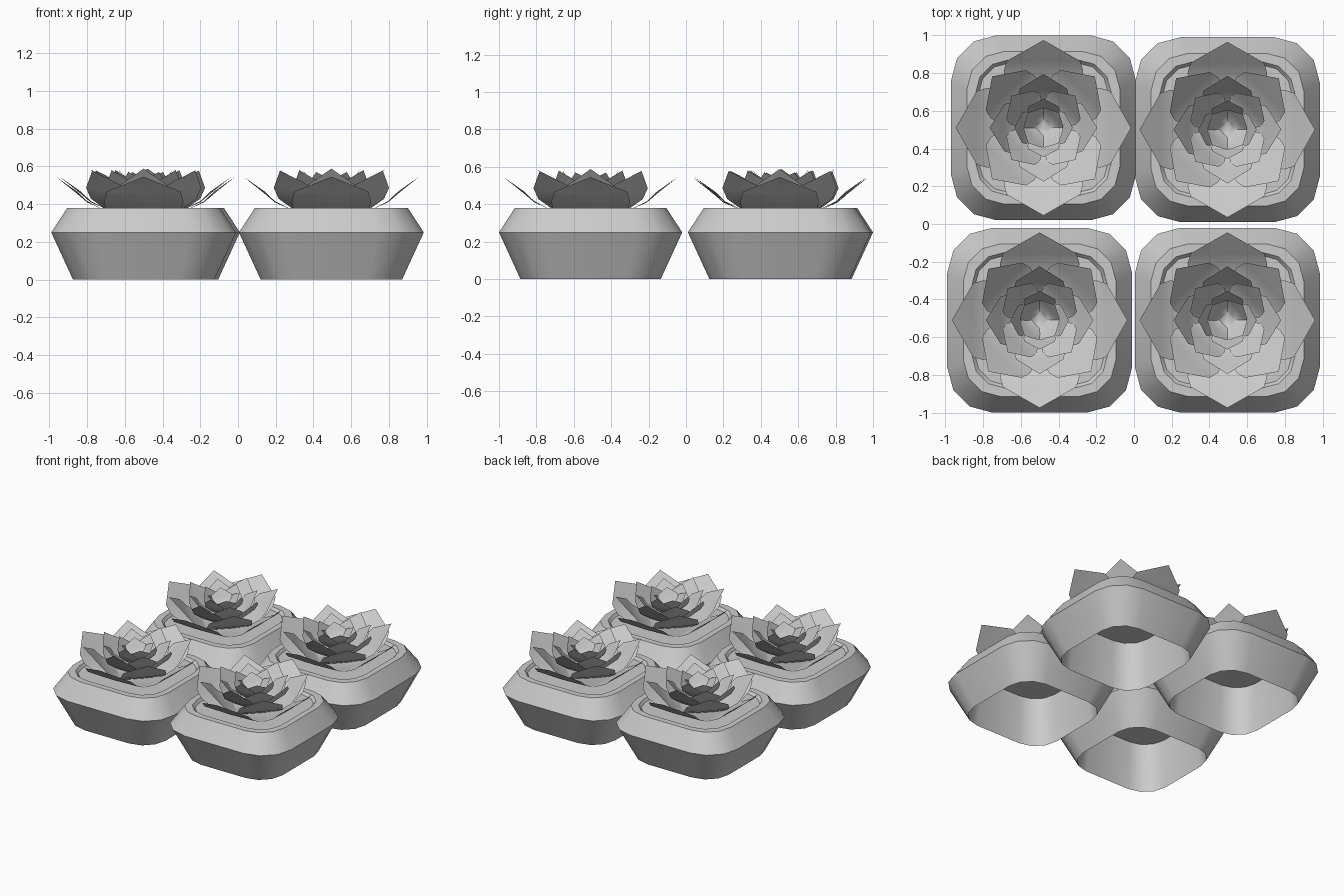
import bpy
import math
from math import cos, sin, pi

if "Cube" in bpy.data.objects:
    bpy.data.objects.remove(bpy.data.objects["Cube"], do_unlink=True)

grey = bpy.data.materials.new("plain grey")
grey.use_nodes = True
GREY = (0.6, 0.6, 0.6, 1)
grey.diffuse_color = GREY
grey.node_tree.nodes["Principled BSDF"].inputs["Base Color"].default_value = GREY


def add_mesh(name, verts, faces, location):
    mesh = bpy.data.meshes.new(name)
    mesh.from_pydata(verts, [], faces)
    mesh.materials.append(grey)
    obj = bpy.data.objects.new(name, mesh)
    bpy.context.collection.objects.link(obj)
    obj.location = location
    bpy.ops.object.select_all(action="DESELECT")
    obj.select_set(True)
    bpy.context.view_layer.objects.active = obj
    bpy.ops.object.shade_smooth_by_angle(angle=math.radians(35))
    return obj


def rounded_square(half, z):
    """Square ring with three-segment rounded corners."""
    flat, radius = half * 0.51, half * 0.49
    ring = []
    for corner in range(4):
        mid = corner * pi / 2 + pi / 4
        cx, cy = flat * math.copysign(1, cos(mid)), flat * math.copysign(1, sin(mid))
        for step in range(4):
            a = corner * pi / 2 + step * pi / 6
            ring.append((cx + radius * cos(a), cy + radius * sin(a), z))
    return ring


def loft(profile, cap=False):
    """Skin rounded-square rings along a (half width, height) profile."""
    verts, faces, n = [], [], 16
    for half, z in profile:
        verts += rounded_square(half, z)
    for row in range(len(profile) - 1):
        for i in range(n):
            a, b = row * n + i, row * n + (i + 1) % n
            faces.append((a, b, b + n, a + n))
    if cap:
        faces.append(tuple(range(len(verts) - n, len(verts))))
    return verts, faces


def rosette_layer(base_r, tip_r, base_z, tip_z, width, turn):
    """Square floor with four cupped, pointed petals."""
    rows = [(0, 0, base_r, 0), (0.38, 0.25, width * 1.08, 0.006),
            (0.58, 0.5, width, 0.012)]
    verts, faces = [], []
    for k in range(4):
        a = turn + k * pi / 2

        def place(r, s, z):
            return (r * cos(a) - s * sin(a), r * sin(a) + s * cos(a), z)

        start = len(verts)
        for t, h, w, lift in rows:
            r, z = base_r + (tip_r - base_r) * t, base_z + (tip_z - base_z) * h
            verts += [place(r, -w, z + lift), place(r, 0, z), place(r, w, z + lift)]
        verts.append(place(tip_r, 0, tip_z))
        for row in range(2):
            for col in range(2):
                i = start + row * 3 + col
                faces.append((i, i + 3, i + 4, i + 1))
        tip = start + 9
        faces += [(start + 6, tip, start + 7), (start + 7, tip, start + 8)]
    # floor joining the petal bases
    faces.append(tuple(i for k in range(4) for i in (k * 10, k * 10 + 2)))
    return verts, faces


# Pot wall, from the open foot up over the rim and down to the soil
POT = [(0.375, 0), (0.49, 0.25), (0.405, 0.38), (0.36, 0.38), (0.345, 0.36)]
SOIL = [(0.375, 0), (0.345, 0.36)]

# base radius, tip radius, base height, tip height, half width
LAYERS = [(0.20, 0.465, 0.365, 0.545, 0.195),
          (0.14, 0.385, 0.37, 0.578, 0.15),
          (0.10, 0.285, 0.39, 0.588, 0.125),
          (0.08, 0.24, 0.41, 0.58, 0.105),
          (0.055, 0.155, 0.44, 0.588, 0.08),
          (0.03, 0.115, 0.47, 0.57, 0.07)]

SPOTS = {"back_right": (-0.48, 0.51), "back_left": (0.495, 0.50),
         "front_right": (-0.50, -0.51), "front_left": (0.495, -0.51)}

for spot, (x, y) in SPOTS.items():
    place = (x, y, 0)
    add_mesh(spot + "_pot", *loft(POT), place)
    add_mesh(spot + "_soil", *loft(SOIL, cap=True), place)
    for number, layer in enumerate(LAYERS):
        turn = (number % 2) * pi / 4
        add_mesh(f"{spot}_petals_{number + 1}", *rosette_layer(*layer, turn), place)
